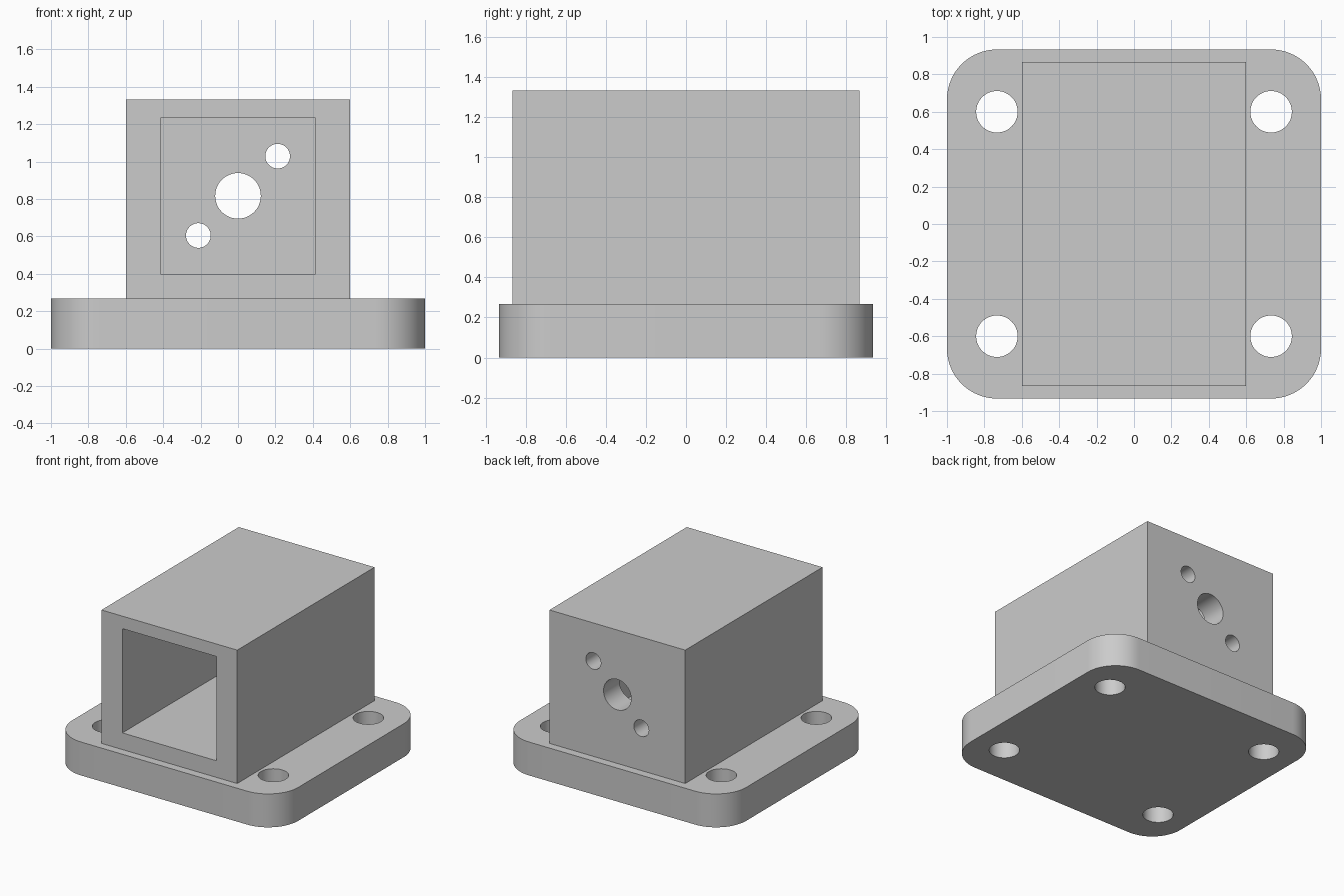
import bpy
import bmesh
import math
from mathutils import Matrix, Vector

cube = bpy.data.objects.get("Cube")
if cube:
    bpy.data.objects.remove(cube, do_unlink=True)

grey = bpy.data.materials.new("light grey")
grey.use_nodes = True
colour = (0.6, 0.6, 0.6, 1)
grey.diffuse_color = colour
grey.node_tree.nodes["Principled BSDF"].inputs["Base Color"].default_value = colour


def add_object(name, bm):
    bmesh.ops.recalc_face_normals(bm, faces=bm.faces)
    mesh = bpy.data.meshes.new(name)
    bm.to_mesh(mesh)
    bm.free()
    mesh.materials.append(grey)
    obj = bpy.data.objects.new(name, mesh)
    bpy.context.collection.objects.link(obj)
    return obj


def block(name, low, high, corner_radius=0):
    low, high = Vector(low), Vector(high)
    bm = bmesh.new()
    bmesh.ops.create_cube(bm, size=1)
    bmesh.ops.scale(bm, vec=high - low, verts=bm.verts)
    bmesh.ops.translate(bm, vec=(low + high) / 2, verts=bm.verts)
    if corner_radius:
        upright = [e for e in bm.edges
                   if abs(e.verts[0].co.z - e.verts[1].co.z) > 0.01]
        bmesh.ops.bevel(bm, geom=upright, offset=corner_radius, segments=16,
                        profile=0.5, affect='EDGES')
    return add_object(name, bm)


def cylinder(name, centre, radius, depth, along_y=False):
    bm = bmesh.new()
    turn = Matrix.Rotation(math.pi / 2 if along_y else 0, 4, 'X')
    bmesh.ops.create_cone(bm, cap_ends=True, segments=48, radius1=radius,
                          radius2=radius, depth=depth,
                          matrix=Matrix.Translation(centre) @ turn)
    return add_object(name, bm)


def combine(target, tool, operation):
    tool.hide_render = True
    mod = target.modifiers.new(tool.name, 'BOOLEAN')
    mod.operation = operation
    mod.solver = 'EXACT'
    mod.object = tool
    bpy.context.view_layer.objects.active = target
    bpy.ops.object.modifier_apply(modifier=mod.name)
    bpy.data.objects.remove(tool, do_unlink=True)


PLATE_TOP = 0.267
HOLE_Z = 0.817

# Rounded mounting plate joined to the box housing
mount = block("mount_housing", (-1, -0.933, 0), (1, 0.933, PLATE_TOP), PLATE_TOP)
housing = block("housing", (-0.6, -0.867, 0.1), (0.6, 0.867, 1.333))
combine(mount, housing, 'UNION')

# Square pocket open at the front, leaving a back wall
pocket = block("pocket", (-0.415, -1.2, 0.4), (0.415, 0.667, 1.233))
combine(mount, pocket, 'DIFFERENCE')

# Four screw holes through the plate
for x in (-0.733, 0.733):
    for y in (-0.6, 0.6):
        combine(mount, cylinder("screw_hole", (x, y, 0.13), 0.111, 0.6), 'DIFFERENCE')

# Shaft hole and two diagonal fixing holes through the back wall
for offset, radius in ((0, 0.122), (-0.212, 0.066), (0.212, 0.066)):
    centre = (offset, 0.767, HOLE_Z + offset)
    combine(mount, cylinder("wall_hole", centre, radius, 0.4, True), 'DIFFERENCE')

# Smooth round walls, sharp edges elsewhere
bpy.ops.object.select_all(action='DESELECT')
mount.select_set(True)
bpy.context.view_layer.objects.active = mount
bpy.ops.object.shade_smooth_by_angle(angle=math.radians(30))
